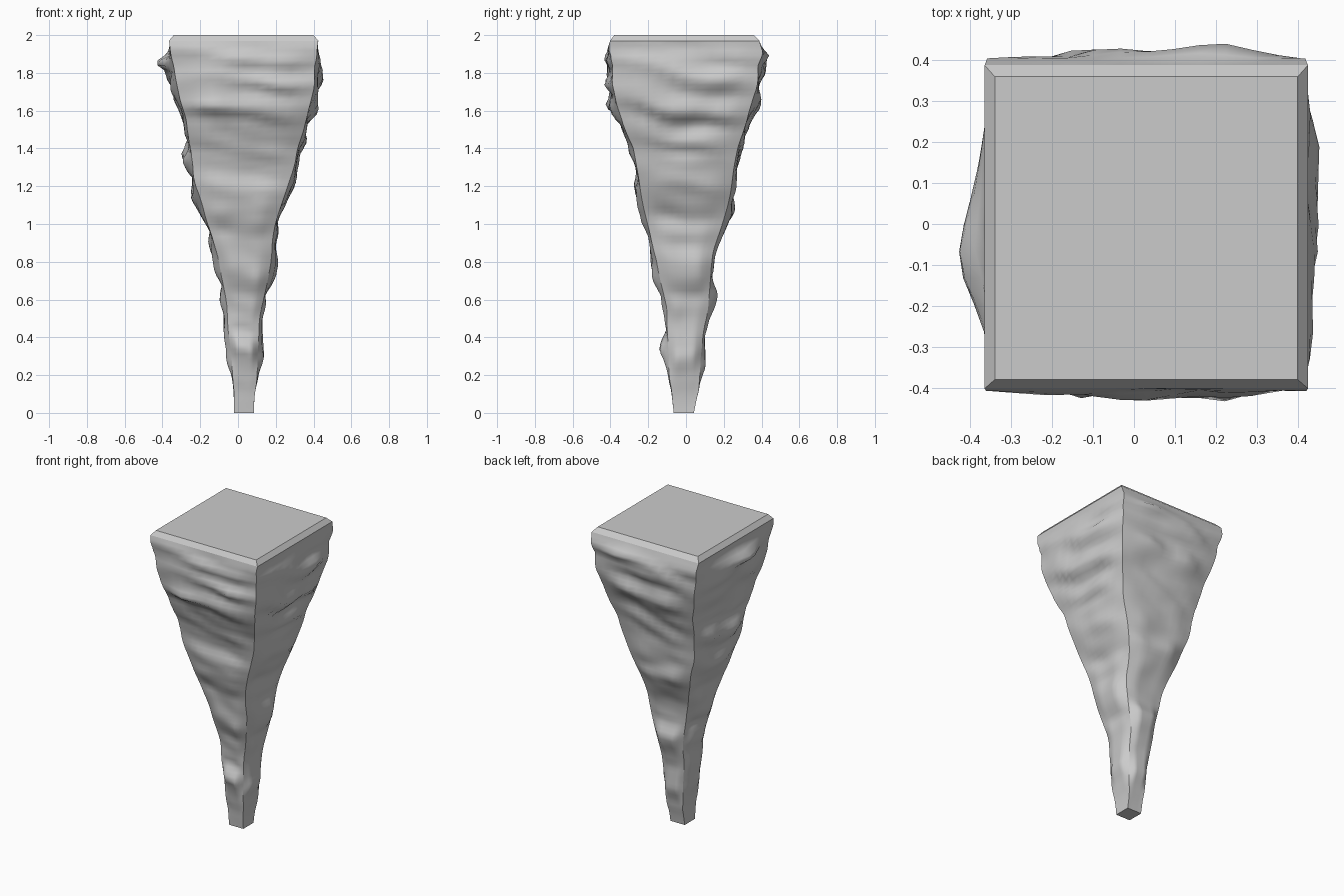
import bpy, bmesh, math
from mathutils import Vector, noise

if "Cube" in bpy.data.objects:
    bpy.data.objects.remove(bpy.data.objects["Cube"])

# outward reach of each rock face by height (z in hundredths, reach in thousandths)
LEFT = [(0, 20), (20, 40), (30, 75), (50, 80), (60, 100), (70, 85), (76, 130), (85, 155), (95, 155), (105, 195),
        (115, 270), (125, 235), (135, 310), (144, 255), (150, 305), (160, 305), (175, 370), (180, 380), (190, 375), (196, 365)]
RIGHT = [(0, 85), (10, 95), (20, 120), (30, 152), (42, 128), (60, 148), (71, 210), (90, 207), (102, 210), (120, 312),
         (138, 330), (143, 372), (153, 355), (160, 440), (169, 412), (180, 455), (188, 435), (197, 425)]
FRONT = [(0, 65), (15, 95), (25, 112), (33, 155), (43, 110), (65, 140), (75, 190), (86, 203), (95, 195), (102, 245),
         (121, 292), (128, 260), (140, 310), (155, 355), (160, 432), (171, 397), (177, 442), (183, 405), (190, 435), (197, 402)]
BACK = [(0, 42), (15, 85), (22, 120), (32, 98), (50, 130), (65, 182), (74, 140), (90, 172), (106, 262), (120, 265),
        (137, 292), (144, 310), (155, 340), (163, 410), (173, 380), (186, 450), (197, 388)]


def reach(prof, z):
    z = max(0, min(197, z * 100))
    for (a, ra), (b, rb) in zip(prof, prof[1:]):
        if z <= b:
            t = (z - a) / (b - a)
            return (ra + (rb - ra) * t) / 1000
    return prof[-1][1] / 1000


def calm(prof, z):
    """Reach averaged over a band of height."""
    h = min(0.15, z, 1.97 - z) / 4
    return sum(reach(prof, z + k * h) for k in range(-4, 5)) / 9


def corner(prof, z):
    """Straighter, inset reach used along the vertical corner edges."""
    fade = max(0, min(1, z / 0.3, (1.97 - z) / 0.12))
    return calm(prof, z) - 0.029 * fade


SIDES = [(FRONT, 0), (RIGHT, 1), (BACK, 2), (LEFT, 3)]
OUTS = [Vector((0, -1, 0)), Vector((1, 0, 0)), Vector((0, 1, 0)), Vector((-1, 0, 0))]
N, ROWS, TOP = 12, 76, 1.97


def ring(z):
    l, r, f, b = (corner(p, z) for p in (LEFT, RIGHT, FRONT, BACK))
    cs = [Vector((-l, -f, z)), Vector((r, -f, z)), Vector((r, b, z)), Vector((-l, b, z))]
    fade = max(0, min(1, z / 0.25, (TOP - z) / 0.08))
    pts = []
    for prof, i in SIDES:
        a, c = cs[i], cs[(i + 1) % 4]
        width = (c - a).length
        for j in range(N):
            u = j / N
            p = a.lerp(c, u)
            s = (u - 0.5) * width
            # slanted, wavy ledges that come and go across the face
            zz = z + fade * (0.13 * s + 0.04 * noise.noise(Vector((s * 4, z * 2, i * 7.3))))
            w = min(1, 1.5 * math.sin(math.pi * u))
            ledge = 0.75 + 0.5 * noise.noise(Vector((s * 5, z * 4, i * 5.7)))
            zs = z + (zz - z) * 0.3
            smooth = calm(prof, max(0, min(TOP, zs)))
            out = smooth - 0.008 + (reach(prof, zz) - calm(prof, max(0, min(TOP, zz)))) * ledge
            rough = 0.022 * noise.noise(Vector((s * 5, zz * 11, i * 9.1 + 3))) * (0.4 + width)
            # single beak of rock on the left face
            beak = 0.075 * math.exp(-((z - 1.85) / 0.035) ** 2 - ((s - 0.08) / 0.13) ** 2) if i == 3 else 0
            pts.append(p + OUTS[i] * fade * w * (out - corner(prof, z) + rough + beak))
    return pts


# tapering rock spike
bm = bmesh.new()
rings = [[bm.verts.new(p) for p in ring(TOP * k / ROWS)] for k in range(ROWS + 1)]

# chamfered rim below the flat top
x0, x1, y0, y1 = -0.34, 0.40, -0.38, 0.36
tc = [Vector((x0, y0, 2)), Vector((x1, y0, 2)), Vector((x1, y1, 2)), Vector((x0, y1, 2))]
rings.append([bm.verts.new(tc[i].lerp(tc[(i + 1) % 4], j / N)) for i in range(4) for j in range(N)])

M = 4 * N
for lo, hi in zip(rings, rings[1:]):
    for j in range(M):
        k = (j + 1) % M
        bm.faces.new((lo[j], lo[k], hi[k], hi[j])).smooth = True
bm.faces.new(rings[-1])
bm.faces.new(list(reversed(rings[0])))

# crisp corner edges and rims
for lo, hi in zip(rings, rings[1:]):
    for i in range(4):
        bm.edges.get((lo[i * N], hi[i * N])).smooth = False
for rg in (rings[0], rings[-2], rings[-1]):
    for j in range(M):
        bm.edges.get((rg[j], rg[(j + 1) % M])).smooth = False

me = bpy.data.meshes.new("rock_spike")
bm.to_mesh(me)
bm.free()
bpy.context.collection.objects.link(bpy.data.objects.new("rock_spike", me))
